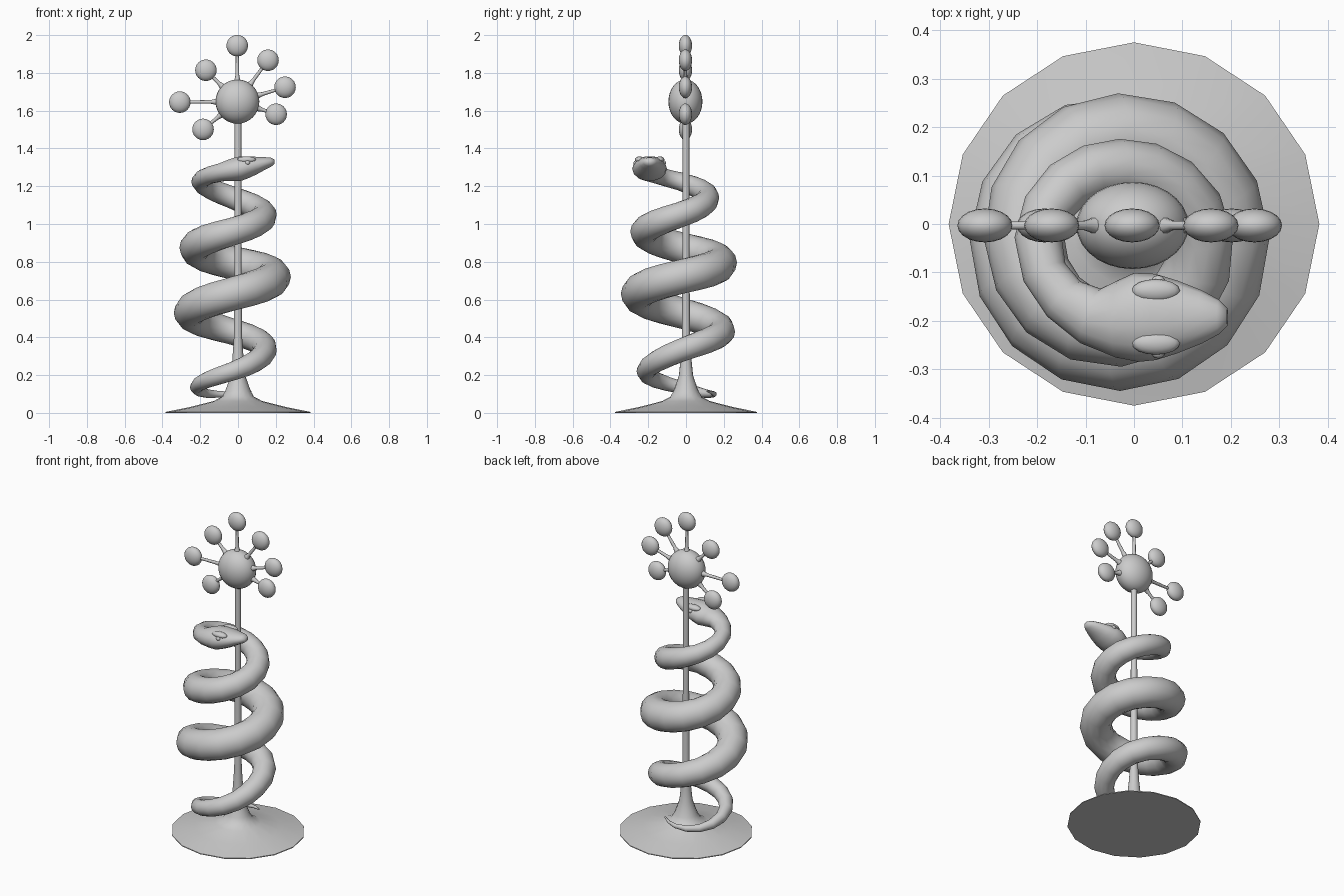
import bpy, bmesh, math
from mathutils import Vector

if "Cube" in bpy.data.objects:
    bpy.data.objects.remove(bpy.data.objects["Cube"])


def loft(name, rings, angle=50):
    """Skin a list of equal-sized vertex rings and cap both ends."""
    bm = bmesh.new()
    loops = [[bm.verts.new(p) for p in ring] for ring in rings]
    n = len(loops[0])
    for a, b in zip(loops, loops[1:]):
        for i in range(n):
            j = (i + 1) % n
            bm.faces.new((a[i], a[j], b[j], b[i]))
    bm.faces.new(loops[0][::-1])
    bm.faces.new(loops[-1])
    bmesh.ops.recalc_face_normals(bm, faces=bm.faces)
    me = bpy.data.meshes.new(name)
    bm.to_mesh(me)
    bm.free()
    ob = bpy.data.objects.new(name, me)
    bpy.context.collection.objects.link(ob)
    smooth(ob, angle)
    return ob


def smooth(ob, angle=60):
    bpy.ops.object.select_all(action='DESELECT')
    ob.select_set(True)
    bpy.context.view_layer.objects.active = ob
    bpy.ops.object.shade_smooth_by_angle(angle=math.radians(angle))


def ball(name, loc, radii, seg=20):
    bpy.ops.mesh.primitive_uv_sphere_add(segments=seg, ring_count=seg // 2 + 2, location=loc)
    ob = bpy.context.object
    ob.name = name
    ob.scale = radii
    bpy.ops.object.transform_apply(location=False, rotation=False, scale=True)
    smooth(ob)
    return ob


def ring(c, u, v, a, b, n):
    return [c + u * (a * math.cos(2 * math.pi * i / n)) + v * (b * math.sin(2 * math.pi * i / n))
            for i in range(n)]


X, Y, Z = Vector((1, 0, 0)), Vector((0, 1, 0)), Vector((0, 0, 1))

# Flared foot and pole
profile = [(.383, 0), (.383, .005), (.25, .032), (.13, .062), (.085, .085), (.068, .115),
           (.055, .15), (.038, .2), (.03, .28), (.022, .4), (.019, .8), (.018, 1.58)]
loft("base_and_pole", [ring(Z * z, X, Y, r, r * .98, 16) for r, z in profile], 40)

# Central orb with spokes and small balls
hub = Vector((-.003, -.003, 1.648))
ball("orb", hub, (.116, .09, .117), 28)
for i, (x, z) in enumerate([(-.004, 1.944), (.159, 1.867), (.249, 1.724), (.202, 1.581),
                            (-.185, 1.501), (-.308, 1.645), (-.17, 1.814)]):
    tip = Vector((x, -.003, z))
    d = tip - hub
    u = d.normalized().cross(Y)
    length = d.length
    steps = [(.09, .026), (.118, .015), (.14, .01), (length - .04, .008)]
    loft(f"spoke_{i}", [ring(hub + d.normalized() * s, u, Y, r, r, 10) for s, r in steps])
    ball(f"small_ball_{i}", tip, (.057, .035, .057))

# Snake body: angle, coil radius, height, thickness
keys = [(55, .172, .115, .004), (90, .18, .10, .013), (135, .188, .102, .023), (180, .19, .135, .034),
        (270, .182, .22, .05), (360, .173, .33, .062), (450, .22, .43, .07), (540, .227, .53, .083),
        (630, .225, .63, .09), (720, .218, .72, .092), (810, .21, .795, .09), (900, .197, .875, .083),
        (990, .19, .96, .075), (1080, .167, 1.05, .068), (1170, .146, 1.14, .06), (1260, .168, 1.225, .049)]


def sample(t):
    """Smooth interpolation through the keys."""
    k = max(i for i in range(len(keys) - 1) if keys[i][0] <= t)
    p, q = keys[k], keys[k + 1]
    p0, q1 = keys[max(k - 1, 0)], keys[min(k + 2, len(keys) - 1)]
    h = q[0] - p[0]
    s = (t - p[0]) / h
    out = []
    for c in (1, 2, 3):
        m0 = (q[c] - p0[c]) / (q[0] - p0[0]) * h
        m1 = (q1[c] - p[c]) / (q1[0] - p[0]) * h
        out.append((2*s**3 - 3*s*s + 1) * p[c] + (s**3 - 2*s*s + s) * m0
                   + (3*s*s - 2*s**3) * q[c] + (s**3 - s*s) * m1)
    return out


path = []
for t in [55, 72.5] + [90 + 22.5 * i for i in range(53)]:
    R, z, r = sample(t)
    a = math.radians(t)
    path.append((Vector((-.03 + R * math.cos(a), -.03 + R * math.sin(a), z)), r, r))

# Neck and head: x, y, z, half width, half height
for x, y, z, w, h in [(-.185, -.10, 1.243, .047, .046), (-.145, -.155, 1.26, .05, .046),
                      (-.09, -.19, 1.273, .06, .049), (-.035, -.196, 1.285, .08, .06),
                      (.005, -.193, 1.292, .092, .066), (.045, -.192, 1.301, .089, .06),
                      (.09, -.192, 1.31, .075, .049), (.14, -.192, 1.322, .055, .034),
                      (.175, -.192, 1.329, .036, .024), (.193, -.192, 1.331, .018, .012)]:
    path.append((Vector((x, y, z)), w, h))

rings = []
for i, (c, w, h) in enumerate(path):
    t = (path[min(i + 1, len(path) - 1)][0] - path[max(i - 1, 0)][0]).normalized()
    side = t.cross(Z).normalized()
    rings.append(ring(c, side, side.cross(t), w, h, 14))
loft("snake", rings, 70)

# Brows and eyes
for s, label in ((-1, "near"), (1, "far")):
    ball(f"brow_{label}", (.045, -.192 + s * .054, 1.34), (.05, .024, .018), 16)
    ball(f"eye_{label}", (.05, -.192 + s * .074, 1.324), (.014, .012, .012), 12)
